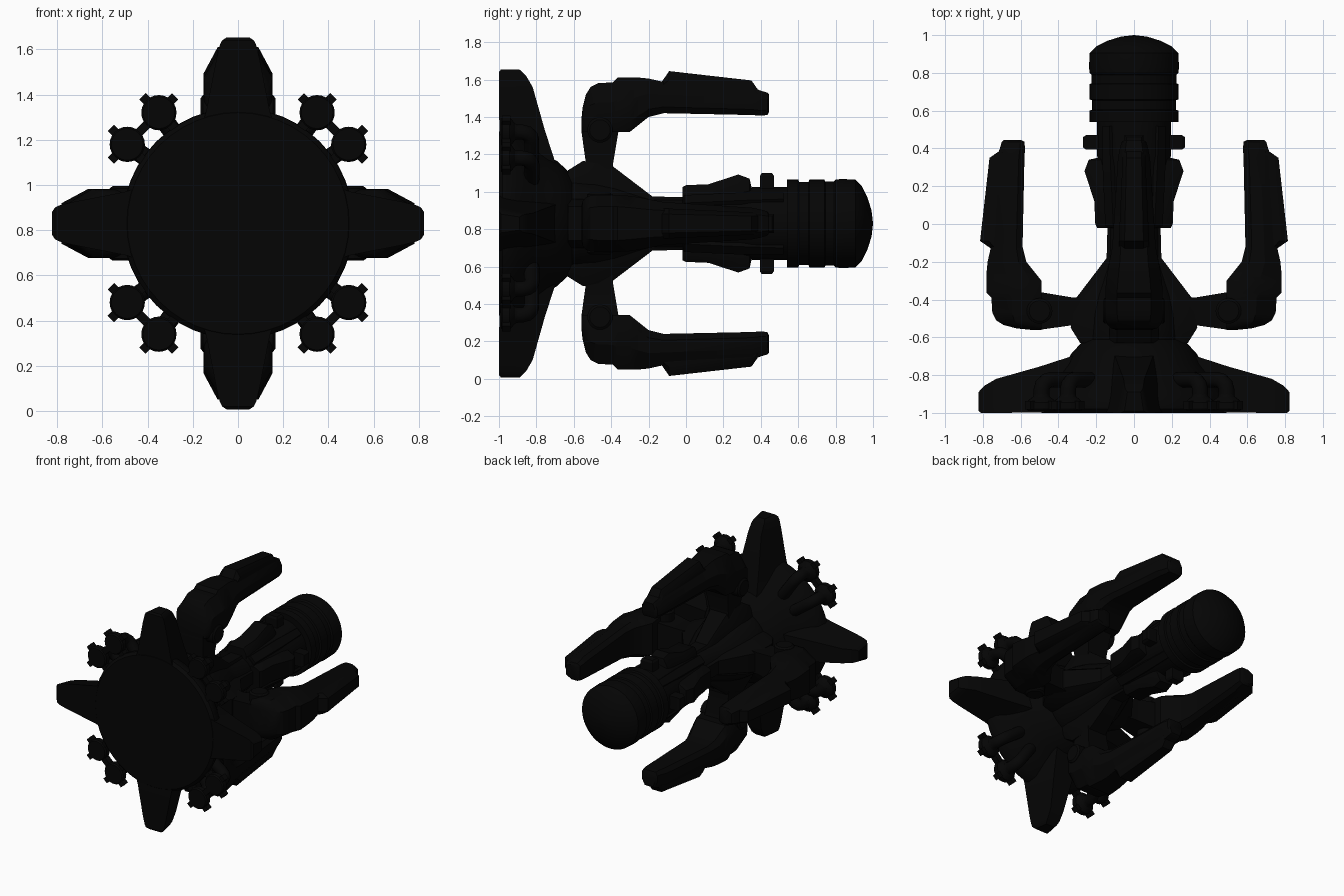
import bpy, bmesh, math
from mathutils import Vector

if "Cube" in bpy.data.objects:
    bpy.data.objects.remove(bpy.data.objects["Cube"])

CZ = 0.83  # height of the long axis
mat = bpy.data.materials.new("black hull")
mat.diffuse_color = (0.0015, 0.0015, 0.0015, 1)
mat.use_nodes = True
mat.node_tree.nodes["Principled BSDF"].inputs["Base Color"].default_value = mat.diffuse_color


def finish(name, bm, smooth=30):
    bmesh.ops.recalc_face_normals(bm, faces=bm.faces)
    me = bpy.data.meshes.new(name)
    bm.to_mesh(me)
    bm.free()
    me.materials.append(mat)
    ob = bpy.data.objects.new(name, me)
    bpy.context.collection.objects.link(ob)
    bpy.ops.object.select_all(action='DESELECT')
    ob.select_set(True)
    bpy.context.view_layer.objects.active = ob
    bpy.ops.object.shade_smooth_by_angle(angle=math.radians(smooth))
    return ob


def place(p, a):
    """Local (sideways, along, outward) turned by angle a about the long axis."""
    t, y, r = p
    return Vector((t * math.cos(a) + r * math.sin(a), y,
                   r * math.cos(a) - t * math.sin(a) + CZ))


def loft(name, rings, copies=4, start=0.0):
    """Skin equal-length point rings, repeated around the axis."""
    for k in range(copies):
        a = start + k * math.tau / copies
        bm = bmesh.new()
        vs = [[bm.verts.new(place(p, a)) for p in ring] for ring in rings]
        n = len(rings[0])
        for r0, r1 in zip(vs, vs[1:]):
            for i in range(n):
                j = (i + 1) % n
                bm.faces.new((r0[i], r0[j], r1[j], r1[i]))
        bm.faces.new(vs[0])
        bm.faces.new(vs[-1])
        finish(f"{name}_{k + 1}", bm)


def lathe(name, profile, n=48, center=(0, CZ)):
    """Revolve (radius, y) points about a line parallel to y."""
    bm = bmesh.new()
    rows = []
    for r, y in profile:
        r = max(r, 0.0005)
        rows.append([bm.verts.new((center[0] + r * math.cos(i * math.tau / n), y,
                                   center[1] + r * math.sin(i * math.tau / n)))
                     for i in range(n)])
    for r0, r1 in zip(rows, rows[1:]):
        for i in range(n):
            j = (i + 1) % n
            bm.faces.new((r0[i], r0[j], r1[j], r1[i]))
    bm.faces.new(rows[0])
    bm.faces.new(rows[-1])
    return finish(name, bm)


def cross(y, ri, ro, wi, wm, wo):
    """Eight-sided section across the long axis."""
    h = ro - ri
    half = [(wi, ri), (wm, ri + .2 * h), (wm, ri + .6 * h), (wo, ro)]
    return [(w, y, r) for w, r in half] + [(-w, y, r) for w, r in reversed(half)]


def radial(r, y0, y1, w0, w1):
    """Four-sided section facing outward."""
    return [(-w0, y0, r), (w0, y0, r), (w1, y1, r), (-w1, y1, r)]


# Round front plate flowing back into the hub
lathe("front_plate", [(0, -1), (.49, -1), (.51, -.98), (.512, -.96),
                      (.49, -.9), (.42, -.82), (.36, -.74), (.335, -.69),
                      (.28, -.63), (.24, -.6)])
# Four tapering star points
loft("star_point", [radial(.25, -.997, -.68, .20, .12), radial(.33, -.997, -.70, .19, .10),
                    radial(.50, -.998, -.755, .14, .08), radial(.73, -1, -.82, .095, .055),
                    radial(.79, -1, -.855, .08, .05), radial(.81, -1, -.875, .07, .045),
                    radial(.823, -.99, -.89, .05, .035)])
# Hub and neck
lathe("hub", [(.24, -.66), (.255, -.62), (.25, -.56), (.24, -.48), (.215, -.38),
              (.17, -.26), (.14, -.18), (.135, 0), (.13, .05)])
# Ribs running along the hub and neck
loft("hub_rib", [cross(-.63, .1, .285, .13, .13, .09), cross(-.55, .1, .335, .14, .13, .09),
                 cross(-.39, .1, .305, .12, .11, .07), cross(-.18, .05, .145, .08, .07, .05),
                 cross(.0, .05, .14, .06, .06, .045)])
# Pylons carrying the arms
loft("pylon", [radial(.24, -.53, -.39, .09, .09), radial(.32, -.535, -.39, .08, .08),
               radial(.50, -.56, -.36, .10, .10), radial(.56, -.55, -.34, .11, .11)])
# Hinges at the elbows
hinge = [(-.165, .055), (-.155, .068), (.155, .068), (.165, .055)]
loft("hinge", [[(t, -.46 + r * math.cos(i * math.tau / 20), .50 + r * math.sin(i * math.tau / 20))
                for i in range(20)] for t, r in hinge])
# Arms: rounded elbow, then a long tapering blade
loft("arm", [cross(-.56, .49, .55, .08, .09, .08), cross(-.553, .49, .62, .11, .12, .08),
             cross(-.535, .49, .69, .125, .14, .08), cross(-.51, .49, .73, .13, .15, .085),
             cross(-.47, .49, .75, .13, .152, .09), cross(-.39, .49, .755, .13, .152, .09),
             cross(-.365, .49, .78, .13, .152, .09), cross(-.30, .49, .78, .12, .148, .085),
             cross(-.25, .53, .78, .11, .14, .08), cross(-.20, .57, .775, .10, .13, .075),
             cross(-.12, .59, .757, .09, .115, .07), cross(.35, .58, .73, .06, .085, .05),
             cross(.40, .577, .71, .055, .075, .045), cross(.435, .58, .70, .05, .065, .04),
             cross(.445, .60, .69, .04, .05, .035)])
# Raised spine on each arm
loft("arm_spine", [cross(-.13, .70, .757, .08, .08, .05), cross(-.09, .70, .815, .08, .08, .05),
                   cross(.35, .66, .765, .06, .06, .04), cross(.385, .66, .715, .06, .06, .04)])
# Rear body with rings and a domed end
lathe("rear_body", [(.13, -.02), (.165, -.015), (.175, .05), (.185, .30), (.195, .36),
                    (.195, .54), (.235, .54), (.235, .6), (.222, .605), (.222, .655),
                    (.235, .66), (.235, .74), (.225, .745), (.225, .79), (.235, .80),
                    (.238, .83), (.235, .905), (.2, .94), (.14, .97), (.07, .992), (0, 1)])
# Flared pods around the body
loft("pod", [cross(-.02, .1, .195, .08, .08, .06), cross(.0, .1, .205, .09, .09, .06),
             cross(.12, .1, .21, .09, .09, .06), cross(.28, .1, .262, .085, .085, .055),
             cross(.34, .1, .24, .08, .08, .05), cross(.35, .1, .195, .07, .07, .05)])
# Lugs behind the pods
loft("lug", [radial(.12, .395, .47, .05, .05), radial(.255, .395, .47, .05, .05),
             radial(.27, .405, .46, .04, .04)])
# Slim rails between the pods
loft("body_rail", [cross(-.01, .1, .185, .04, .04, .03), cross(.3, .1, .205, .04, .04, .03),
                   cross(.52, .1, .21, .035, .035, .025)], start=math.pi / 4)

# Eight nozzles with bent feed pipes and four tabs each
spots = [(sx * a, sz * b) for sx in (1, -1) for sz in (1, -1)
         for a, b in ((.35, .49), (.49, .35))]
for i, (x, z) in enumerate(spots, 1):
    lathe(f"nozzle_{i}", [(0, -.99), (.07, -.99), (.078, -.98), (.078, -.945),
                          (.065, -.93), (.045, -.915), (.04, -.90)], 24, (x, z + CZ))
    bm = bmesh.new()
    for k in range(4):
        a = math.pi / 4 + k * math.pi / 2
        d, s = Vector((math.cos(a), 0, math.sin(a))), Vector((-math.sin(a), 0, math.cos(a)))
        box = bmesh.ops.create_cube(bm, size=1)["verts"]
        for v in box:
            c = v.co.copy()
            v.co = (Vector((x, -.96, z + CZ)) + d * (.08 + c.x * .045)
                    + s * c.z * .04 + Vector((0, c.y * .045, 0)))
    finish(f"nozzle_tabs_{i}", bm)
    cu = bpy.data.curves.new(f"feed_pipe_{i}", 'CURVE')
    cu.dimensions = '3D'
    cu.bevel_depth, cu.bevel_resolution, cu.use_fill_caps = .042, 3, True
    sp = cu.splines.new('POLY')
    path = [(1, -.93), (1, -.88), (.985, -.85), (.95, -.832), (.9, -.825), (.68, -.825), (.6, -.84)]
    sp.points.add(len(path) - 1)
    for p, (f, y) in zip(sp.points, path):
        p.co = (x * f, y, z * f + CZ, 1)
    cu.materials.append(mat)
    ob = bpy.data.objects.new(f"feed_pipe_{i}", cu)
    bpy.context.collection.objects.link(ob)
    bpy.ops.object.select_all(action='DESELECT')
    ob.select_set(True)
    bpy.context.view_layer.objects.active = ob
    bpy.ops.object.convert(target='MESH')
    bpy.ops.object.shade_smooth_by_angle(angle=math.radians(40))
